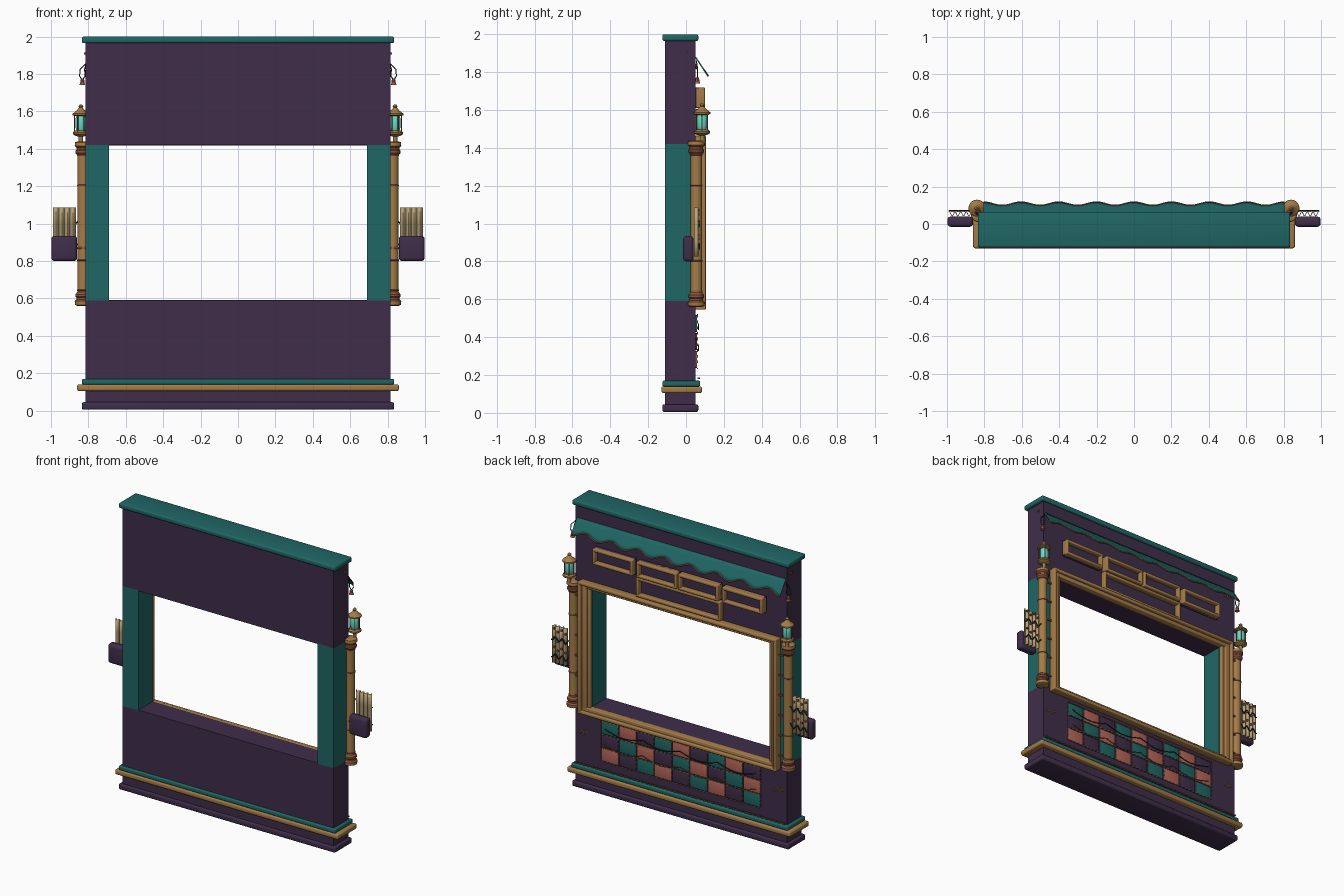
import bpy
import bmesh
from math import sin, cos, pi
from mathutils import Vector

if "Cube" in bpy.data.objects:
    bpy.data.objects.remove(bpy.data.objects["Cube"])


def material(name, r, g, b):
    m = bpy.data.materials.new(name)
    m.use_nodes = True
    m.diffuse_color = (r, g, b, 1)
    m.node_tree.nodes["Principled BSDF"].inputs["Base Color"].default_value = (r, g, b, 1)
    return m


PURPLE = material("plum paint", .05, .027, .068)
TEAL = material("teal paint", .014, .135, .13)
GOLD = material("antique gold", .37, .2, .065)
COPPER = material("copper", .27, .09, .045)
PINK = material("dusty pink", .45, .13, .1)
CREAM = material("cream cloth", .5, .38, .2)
GLASS = material("aqua glass", .13, .7, .58)
ROPE = material("dark cord", .012, .022, .025)


def finish(name, bm, mats, smooth=True):
    bmesh.ops.recalc_face_normals(bm, faces=bm.faces)
    mesh = bpy.data.meshes.new(name)
    bm.to_mesh(mesh)
    bm.free()
    for m in mats:
        mesh.materials.append(m)
    ob = bpy.data.objects.new(name, mesh)
    bpy.context.collection.objects.link(ob)
    if smooth:
        bpy.ops.object.select_all(action='DESELECT')
        ob.select_set(True)
        bpy.context.view_layer.objects.active = ob
        bpy.ops.object.shade_smooth_by_angle()
    return ob


def box(name, x, y, z, mat, bevel=0.0):
    """Box from (low, high) ranges, with optional rounded edges."""
    bm = bmesh.new()
    bmesh.ops.create_cube(bm, size=1)
    for v in bm.verts:
        for i, (lo, hi) in enumerate((x, y, z)):
            v.co[i] = lo if v.co[i] < 0 else hi
    if bevel:
        bmesh.ops.bevel(bm, geom=bm.edges[:], offset=bevel, segments=3,
                        profile=.5, affect='EDGES')
    return finish(name, bm, [mat], bool(bevel))


def lathe(name, x, y, profile, mats, sides=20, pick=None):
    """Turn (radius, z) points; pick(z) chooses the material slot."""
    bm = bmesh.new()
    rings = [[bm.verts.new((x + r * cos(2 * pi * i / sides), y + r * sin(2 * pi * i / sides), z))
              for i in range(sides)] for r, z in profile]
    for a, b in zip(rings, rings[1:]):
        for i in range(sides):
            j = (i + 1) % sides
            f = bm.faces.new((a[i], a[j], b[j], b[i]))
            if pick:
                f.material_index = pick(f.calc_center_median().z)
    bm.faces.new(rings[0])
    bm.faces.new(rings[-1])
    return finish(name, bm, mats)


def cord(name, points, radius, mat):
    """Thin round cord through points."""
    cu = bpy.data.curves.new(name, 'CURVE')
    cu.dimensions = '3D'
    cu.bevel_depth = radius
    cu.bevel_resolution = 1
    cu.use_fill_caps = True
    sp = cu.splines.new('POLY')
    sp.points.add(len(points) - 1)
    for p, co in zip(sp.points, points):
        p.co = (*co, 1)
    cu.materials.append(mat)
    ob = bpy.data.objects.new(name, cu)
    bpy.context.collection.objects.link(ob)
    return ob


def sheet(name, point, nu, nv, mat, thickness):
    """Cloth surface from point(u, v), given thickness."""
    bm = bmesh.new()
    grid = [[bm.verts.new(point(i / nu, j / nv)) for j in range(nv + 1)] for i in range(nu + 1)]
    for i in range(nu):
        for j in range(nv):
            bm.faces.new((grid[i][j], grid[i + 1][j], grid[i + 1][j + 1], grid[i][j + 1]))
    ob = finish(name, bm, [mat])
    mod = ob.modifiers.new("thickness", 'SOLIDIFY')
    mod.thickness = thickness
    mod.offset = 0
    return ob


def frame(name, x, z, y, width, mat):
    """Four bars around a rectangle; x and z are its outer ranges."""
    box(name + "_top", x, y, (z[1] - width, z[1]), mat, .006)
    box(name + "_bottom", x, y, (z[0], z[0] + width), mat, .006)
    box(name + "_side_a", (x[0], x[0] + width), y, z, mat, .006)
    box(name + "_side_b", (x[1] - width, x[1]), y, z, mat, .006)


def beads(name, points, size, mat):
    bm = bmesh.new()
    for p in points:
        n = len(bm.verts)
        bmesh.ops.create_cube(bm, size=1)
        bm.verts.ensure_lookup_table()
        for v in bm.verts[n:]:
            v.co = Vector(p) + Vector(c * s for c, s in zip(v.co, size))
    return finish(name, bm, [mat], False)


# Main wall and mouldings
box("lower_wall", (-.815, .815), (-.11, .05), (.03, .59), PURPLE)
box("upper_wall", (-.815, .815), (-.11, .05), (1.42, 1.97), PURPLE)
box("plinth", (-.835, .835), (-.125, .065), (.005, .045), PURPLE, .01)
box("gold_rail", (-.86, .86), (-.13, .085), (.105, .14), GOLD, .01)
box("teal_rail", (-.835, .835), (-.125, .075), (.14, .17), TEAL, .008)
box("top_cap", (-.835, .835), (-.125, .065), (1.965, 2), TEAL, .01)

# Stage opening frame, stepped
frame("opening_frame", (-.75, .75), (.55, 1.46), (.045, .085), .04, GOLD)
frame("opening_lip", (-.765, .765), (.545, 1.465), (.05, .105), .022, GOLD)
frame("inner_moulding", (-.715, .715), (.565, 1.445), (.045, .07), .026, GOLD)

# Sign frames over the opening
for k, cx in enumerate((-.5, -.16, .16, .5)):
    x, z = (cx - .155, cx + .155), (1.61, 1.72)
    frame("sign_frame_%d" % k, x, z, (.05, .1), .02, GOLD)
    box("sign_panel_%d" % k, x, (.045, .07), z, PURPLE)
frame("title_frame", (-.325, .325), (1.47, 1.605), (.05, .09), .02, GOLD)


# Scalloped awning with trim
def awning(u, v):
    x = 1.61 * (u - .5)
    wave = cos(2 * pi * 8 * u)
    return (x, .05 + v * (.057 + .009 * wave), 1.88 - v * (.085 + .014 * wave))


sheet("awning", awning, 128, 4, TEAL, .006)
cord("awning_trim", [awning(i / 128, 1) for i in range(129)], .005, COPPER)

# Patchwork quilt: three colours stepping diagonally
COLS, ROWS = 9, 3
W, H = 1.23 / COLS, .285 / ROWS
for r in range(ROWS):
    for c in range(COLS):
        x, z = .615 - c * W, .52 - r * H
        box("patch_%d_%d" % (r, c), (x - W + .003, x - .003), (.045, .059),
            (z - H + .003, z - .003), (TEAL, PINK, PURPLE)[(c - r) % 3], .004)
beads("quilt_stitches", [(.6 - i * .03, .06, .52 - r * H) for i in range(41) for r in range(ROWS + 1)],
      (.016, .006, .005), GOLD)
beads("quilt_upright_stitches", [(.615 - c * W, .06, .51 - i * .03) for i in range(9) for c in range(COLS + 1)],
      (.004, .006, .014), COPPER)
for k, z in enumerate((.47, .36)):
    cord("quilt_cord_%d" % k, [(.58 - i * .0145, .066, z - .03 * abs(sin(i * pi / 20)))
                               for i in range(81)], .003, (ROPE, COPPER)[k])
beads("base_studs", [(-.8 + i * .032, .068, .182) for i in range(51)], (.018, .012, .008), COPPER)

# Side parts, mirrored
for side, s in (("left", 1), ("right", -1)):
    box("post_" + side, tuple(sorted((s * .69, s * .815))), (-.11, .045), (.585, 1.425), TEAL)

    # Turned column
    low = [(.03, .56), (.043, .565), (.045, .585), (.036, .595), (.036, .605),
           (.041, .61), (.041, .622), (.031, .635), (.03, .66)]
    column = low + [(.03, 1)] + [(r, 2 - z) for r, z in reversed(low)]
    lathe("column_" + side, s * .828, .055, column, [GOLD, COPPER], 20,
          lambda z: 1 if .59 < z < .63 or 1.37 < z < 1.41 else 0)
    for z in (.64, .8, 1.2, 1.36):
        lathe("column_band_" + side, s * .828, .055,
              [(.03, z), (.033, z + .002), (.033, z + .006), (.03, z + .008)], [COPPER])
    beads("frame_hinges_" + side, [(s * .785, .07, .65 + i * .14) for i in range(6)],
          (.05, .008, .01), COPPER)

    # Lantern
    lx, ly = s * .84, .085
    lathe("lantern_base_" + side, lx, ly, [(.012, 1.43), (.012, 1.465), (.03, 1.47), (.042, 1.478),
                                           (.042, 1.488), (.032, 1.497)], [GOLD])
    lathe("lantern_glass_" + side, lx, ly, [(.022, 1.495), (.029, 1.515), (.029, 1.56), (.022, 1.58)], [GLASS], 12)
    lathe("lantern_roof_" + side, lx, ly, [(.034, 1.575), (.045, 1.58), (.044, 1.588), (.024, 1.603),
                                           (.014, 1.615), (.009, 1.62), (.013, 1.628), (.004, 1.638)], [GOLD])
    for k in range(6):
        a = k * pi / 3
        px, py = lx + .034 * cos(a), ly + .034 * sin(a)
        cord("lantern_bar_" + side, [(px, py, 1.485), (px, py, 1.58)], .003, COPPER)

    # Tassel hanging at the awning end
    tx = s * .832
    for d in (-1, 1):
        cord("tassel_cord_" + side, [(s * .81, .055, 1.86), (tx + d * .012, .06, 1.825),
                                     (tx + d * .015, .06, 1.79), (tx, .06, 1.765)], .003, ROPE)
    lathe("tassel_" + side, tx, .06, [(.004, 1.775), (.01, 1.768), (.011, 1.755), (.016, 1.74)], [PINK], 10)
    beads("wall_studs_" + side, [(s * .817, .005, 1.91)], (.012, .012, .012), COPPER)

    # Curled ornaments on the back corners
    for z in (.4, 1.83):
        cord("scroll_" + side, [(s * .755 + .035 * (i / 24 - .5) * 2, .054, z + .011 * sin(i * pi / 6))
                                for i in range(25)], .004, GOLD)

    # Side block with gathered curtain tied by cords
    box("side_block_" + side, tuple(sorted((s * .86, s * .998))), (-.015, .04), (.8, .935), PURPLE, .018)
    def fold(u, v):
        return (s * (.867 + .12 * u), .054 + .011 * cos(2 * pi * 4 * u), .825 + .26 * v)
    sheet("curtain_" + side, fold, 40, 3, CREAM, .004)
    for k, z in enumerate((.88, 1.0)):
        cord("curtain_cord_%d_%s" % (k, side),
             [(s * (.84 + .0075 * i), .07, z + .014 * sin(i * .9)) for i in range(21)], .004, ROPE)
    beads("curtain_beads_" + side, [(s * (.88 + .03 * i), .068, .92 + .065 * j + .02 * (i % 2))
                                    for i in range(4) for j in range(3)], (.012, .008, .012), PINK)
    cord("curtain_rod_" + side, [(s * .81, .03, .87), (s * .87, .03, .87)], .006, COPPER)
